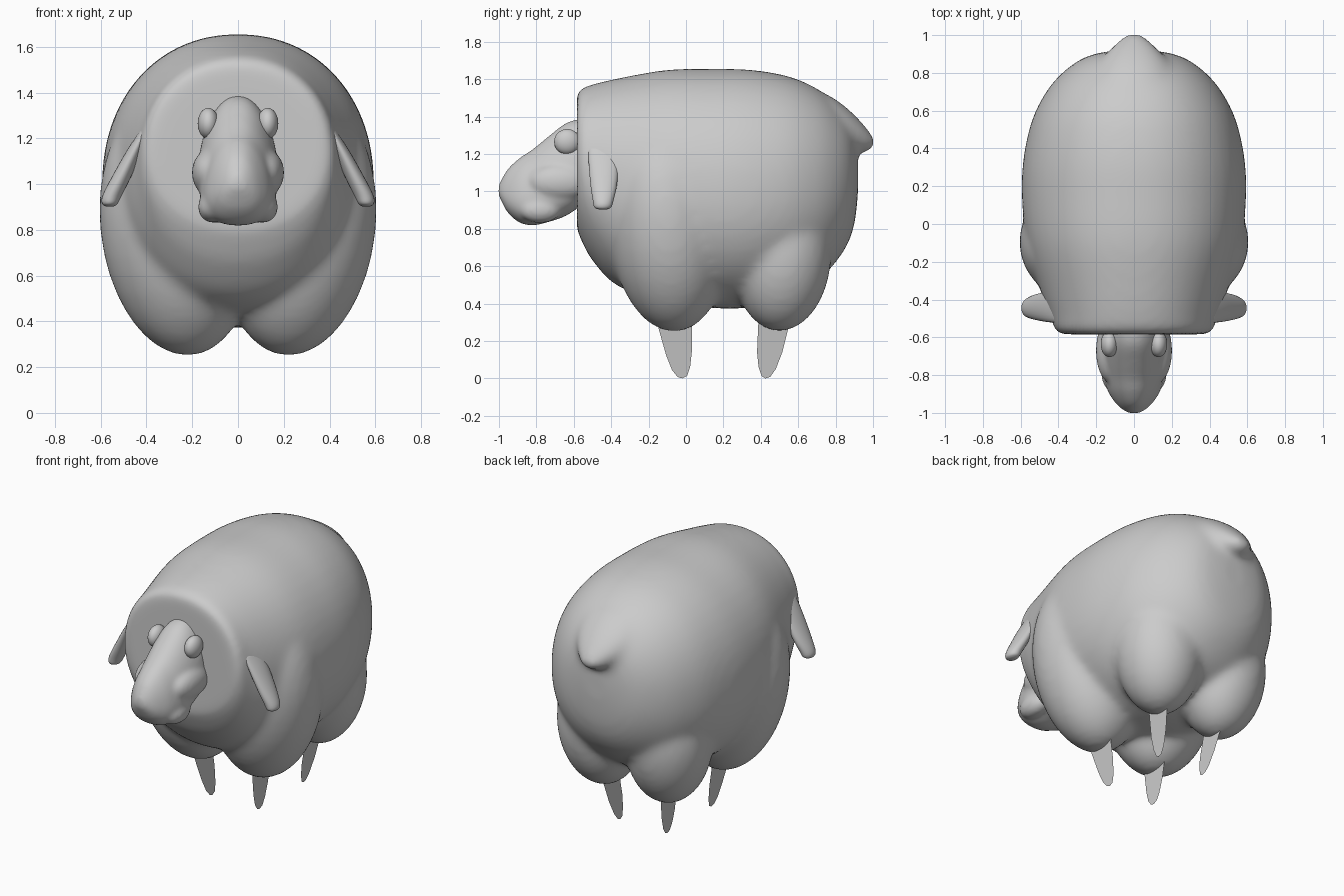
import bpy, bmesh
from math import sin, cos, tau, radians
from mathutils import Vector, Matrix

if "Cube" in bpy.data.objects:
    bpy.data.objects.remove(bpy.data.objects["Cube"])


def spline(rows, steps=4):
    """Catmull-Rom interpolation of section rows."""
    r = [Vector(a) for a in rows]
    out = []
    for i in range(len(r) - 1):
        a, b, c, d = r[max(i - 1, 0)], r[i], r[i + 1], r[min(i + 2, len(r) - 1)]
        for k in range(steps):
            t = k / steps
            out.append(0.5 * (2 * b + (c - a) * t + (2 * a - 5 * b + 4 * c - d) * t * t
                              + (3 * b - a - 3 * c + d) * t ** 3))
    return out + [r[-1]]


def spow(v, e):
    return abs(v) ** e * (1 if v >= 0 else -1)


def loft(bm, rows, axis='Y', egg=0.0, power=2.0, n=48):
    """Rows: centre x, y, z, half width in x, half size in z (axis Y) or y (axis Z)."""
    rings = []
    for x, y, z, u, v in spline(rows):
        ring = []
        for i in range(n):
            c, s = spow(cos(tau * i / n), 2 / power), spow(sin(tau * i / n), 2 / power)
            dx = u * c * (1 - egg * s)
            p = (x + dx, y, z + v * s) if axis == 'Y' else (x + dx, y + v * s, z)
            ring.append(bm.verts.new(p))
        rings.append(ring)
    for a, b in zip(rings, rings[1:]):
        for i in range(n):
            j = (i + 1) % n
            bm.faces.new((a[i], a[j], b[j], b[i]))
    bm.faces.new(rings[0])
    bm.faces.new(rings[-1])


def ball(bm, loc, size, rx=0, ry=0):
    m = (Matrix.Translation(loc) @ Matrix.Rotation(radians(ry), 4, 'Y')
         @ Matrix.Rotation(radians(rx), 4, 'X') @ Matrix.Diagonal((*size, 1)))
    bmesh.ops.create_uvsphere(bm, u_segments=32, v_segments=20, radius=1, matrix=m)


def finish(bm, name, voxel=0, smooth=0):
    bmesh.ops.recalc_face_normals(bm, faces=bm.faces)
    me = bpy.data.meshes.new(name)
    bm.to_mesh(me)
    bm.free()
    me.shade_smooth()
    ob = bpy.data.objects.new(name, me)
    bpy.context.collection.objects.link(ob)
    if voxel:  # fuse the overlapping volumes into one soft skin
        rm = ob.modifiers.new("blend", 'REMESH')
        rm.mode = 'VOXEL'
        rm.voxel_size = voxel
        rm.use_smooth_shade = True
        sm = ob.modifiers.new("soften", 'SMOOTH')
        sm.factor = .5
        sm.iterations = smooth


def tall(rows):
    """(y, low z, high z, half width) -> loft rows."""
    return [(0, y, (lo + hi) / 2, w, (hi - lo) / 2) for y, lo, hi, w in rows]


# Woolly body, with a flat collar face at the front
bm = bmesh.new()
loft(bm, tall([
    (-.584, .80, 1.52, .385), (-.56, .74, 1.55, .42), (-.50, .63, 1.572, .44),
    (-.36, .49, 1.605, .493), (-.1, .41, 1.65, .568), (.15, .375, 1.655, .594),
    (.35, .38, 1.65, .585), (.55, .44, 1.615, .54), (.7, .52, 1.55, .465),
    (.8, .62, 1.47, .38), (.87, .73, 1.385, .285), (.905, .85, 1.29, .19),
    (.92, 1.0, 1.17, .08)]), egg=.02, power=2.14)
# Thigh bulges
for s in (-1, 1):
    ball(bm, (s * .265, -.09, .815), (.338, .325, .57), rx=4, ry=s * 7)
    ball(bm, (s * .24, .515, .645), (.258, .262, .395), rx=-4, ry=s * 4)
# Tail
loft(bm, tall([(.6, 1.3, 1.56, .2), (.75, 1.26, 1.52, .21), (.85, 1.225, 1.455, .18),
               (.93, 1.212, 1.38, .125), (.98, 1.215, 1.32, .075), (1.01, 1.24, 1.285, .03)]))
finish(bm, "wool_body", .02, 20)

# Head with cheeks and jaw corners
bm = bmesh.new()
loft(bm, tall([
    (-.5, .98, 1.39, .14), (-.58, .91, 1.385, .165), (-.65, .865, 1.36, .168),
    (-.74, .835, 1.29, .162), (-.82, .818, 1.225, .15), (-.89, .833, 1.178, .13),
    (-.95, .883, 1.123, .092), (-.985, .943, 1.067, .055), (-1.003, .985, 1.03, .02)]),
    egg=.26, power=2.3)
for s in (-1, 1):
    ball(bm, (s * .125, -.67, 1.05), (.077, .17, .10))
    ball(bm, (s * .11, -.78, .90), (.065, .11, .07))
finish(bm, "head", .012, 12)

for s, side in ((-1, "left"), (1, "right")):
    # Eyes
    bm = bmesh.new()
    ball(bm, (s * .13, -.635, 1.265), (.046, .07, .068))
    finish(bm, side + "_eye")
    # Drooping ears
    bm = bmesh.new()
    loft(bm, [(s * .405, -.44, 1.24, .02, .081), (s * .45, -.44, 1.15, .034, .08),
              (s * .51, -.44, 1.03, .042, .07), (s * .55, -.443, .95, .042, .055),
              (s * .56, -.445, .915, .034, .045), (s * .56, -.445, .903, .018, .02)],
         axis='Z', n=24)
    finish(bm, side + "_ear")
    # Thin blade legs: (y, z) outlines leaning inward towards the foot
    for name, outline in (
            ("front", [(-.17, .36), (-.142, .25), (-.105, .12), (-.075, .045), (-.045, .008),
                       (-.02, 0), (.005, .012), (.022, .06), (.033, .16), (.033, .36)]),
            ("rear", [(.39, .36), (.385, .26), (.38, .14), (.388, .06), (.405, .012),
                      (.425, 0), (.45, .008), (.48, .05), (.515, .14), (.545, .26), (.56, .36)])):
        bm = bmesh.new()
        bm.faces.new([bm.verts.new((s * (.167 + .14 * z), y, z)) for y, z in outline])
        finish(bm, f"{side}_{name}_leg")
